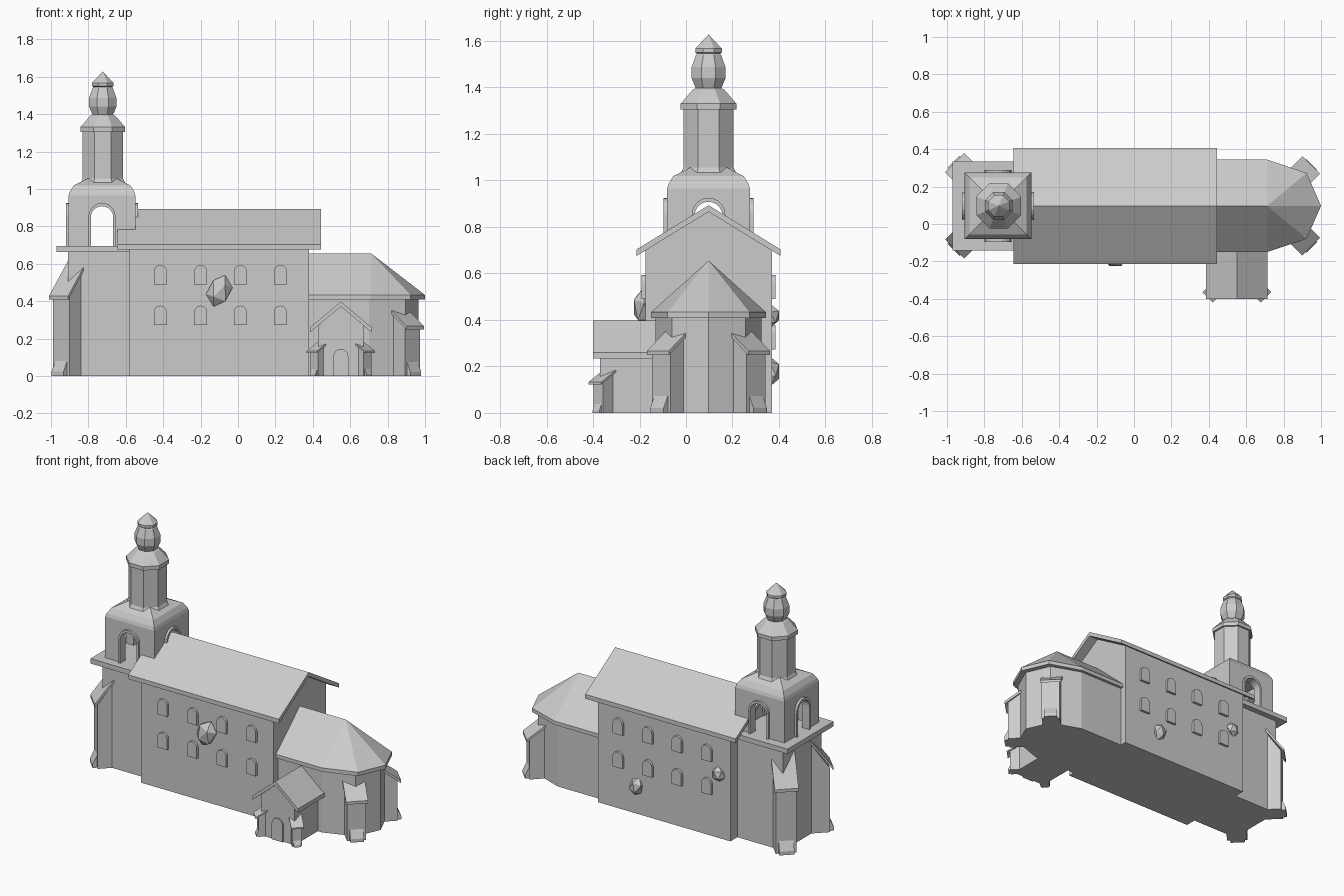
import bpy, bmesh, math
from mathutils import Matrix, Vector

if "Cube" in bpy.data.objects:
    bpy.data.objects.remove(bpy.data.objects["Cube"])

CY = 0.097            # long axis of the church
TX = -0.727           # tower centre
I = Matrix.Identity(4)


def place(x, y, z=0, deg=0):
    return Matrix.Translation((x, y, z)) @ Matrix.Rotation(math.radians(deg), 4, 'Z')


def finish(name, bm, mat=I):
    bmesh.ops.recalc_face_normals(bm, faces=bm.faces)
    bm.transform(mat)
    me = bpy.data.meshes.new(name)
    bm.to_mesh(me)
    bm.free()
    ob = bpy.data.objects.new(name, me)
    bpy.context.collection.objects.link(ob)
    return ob


def prism(name, pts, y0, y1, mat=I):
    """Profile in local x/z, extruded along local y."""
    bm = bmesh.new()
    f = bm.faces.new([bm.verts.new((u, y0, v)) for u, v in pts])
    r = bmesh.ops.extrude_face_region(bm, geom=[f])
    bmesh.ops.translate(bm, vec=(0, y1 - y0, 0),
                        verts=[g for g in r['geom'] if isinstance(g, bmesh.types.BMVert)])
    return finish(name, bm, mat)


def box(name, x0, x1, y0, y1, z0, z1):
    return prism(name, [(x0, z0), (x1, z0), (x1, z1), (x0, z1)], y0, y1)


def hull(name, pts):
    bm = bmesh.new()
    for p in pts:
        bm.verts.new(p)
    bmesh.ops.convex_hull(bm, input=bm.verts)
    bmesh.ops.dissolve_limit(bm, angle_limit=0.01, verts=bm.verts, edges=bm.edges)
    return finish(name, bm)


def lathe(name, profile, n, mat):
    """Flat-sided turned shape; profile gives half width across flats, height."""
    bm = bmesh.new()
    k = 1 / math.cos(math.pi / n)
    rings = [[bm.verts.new((r * k * math.cos((i + .5) * 2 * math.pi / n),
                            r * k * math.sin((i + .5) * 2 * math.pi / n), z))
              for i in range(n)] for r, z in profile]
    for a, b in zip(rings, rings[1:]):
        for i in range(n):
            j = (i + 1) % n
            bm.faces.new((a[i], a[j], b[j], b[i]))
    bm.faces.new(rings[0])
    bm.faces.new(rings[-1])
    return finish(name, bm, mat)


def arch(h, z0, z1, n=8):
    arc = [(-h * math.cos(math.pi * i / n), z1 - h + h * math.sin(math.pi * i / n))
           for i in range(n + 1)]
    return [(-h, z0)] + arc + [(h, z0)]


def gable_roof(name, half, eave, ridge, t, y0, y1, mat):
    prism(name, [(-half, eave), (0, ridge), (half, eave),
                 (half, eave - t), (0, ridge - t), (-half, eave - t)], y0, y1, mat)


def buttress(name, x, y, deg, w, L, zo, zi):
    m = place(x, y, 0, deg)
    prism(name, [(0, 0), (0, zo), (-L, zi), (-L, 0)], -w / 2, w / 2, m)
    c, t = w / 2 + .01, w * .16
    prism(name + "_cap", [(.02, zo - .012), (.02, zo - .012 + t), (-L, zi + t), (-L, zi)], -c, c, m)
    f, h = w * .36, w * .65
    prism(name + "_foot", [(-.01, 0), (w * .22, 0), (w * .22, h * .3), (0, h), (-.01, h)], -f, f, m)


# nave: gabled walls and overhanging roof (local y runs along the building)
nave = place(0, CY, 0, -90)
prism("nave_walls", [(-.272, 0), (.272, 0), (.272, .70), (0, .875), (-.272, .70)], -.58, .38, nave)
gable_roof("nave_roof", .31, .703, .893, .028, -.645, .445, nave)

# nave windows, both sides in two rows
for side, (y, deg) in {"front": (-.175, 0), "back": (.369, 180)}.items():
    for x in (-.415, -.2, .013, .227):
        for z in (.273, .49):
            prism(side + "_window", arch(.035, z, z + .103), -.016, .01, place(x, y, 0, deg))

# faceted lumps on the nave walls
for x, y, z, s, tilt in ((-.10, -.18, .455, (.068, .052, .09), 20),
                         (-.495, .362, .418, (.05, .045, .052), 10),
                         (.10, .362, .178, (.05, .045, .066), -15)):
    bm = bmesh.new()
    bmesh.ops.create_icosphere(bm, subdivisions=1, radius=1)
    finish("wall_lump", bm, Matrix.Translation((x, y, z)) @
           Matrix.Rotation(math.radians(tilt), 4, 'Y') @ Matrix.Diagonal((*s, 1)))

# choir with polygonal east end
def outline(x0, xs, half, xd, hd, xe):
    return [(x0, CY - half), (xs, CY - half), (xd, CY - hd), (xe, CY),
            (xd, CY + hd), (xs, CY + half), (x0, CY + half)]

wall = outline(.37, .70, .228, .895, .158, .965)
eave = outline(.37, .712, .247, .923, .176, 1.0)
hull("choir_walls", [(x, y, z) for x, y in wall for z in (0, .42)])
hull("choir_roof", [(x, y, z) for x, y in eave for z in (.408, .433)]
     + [(.37, CY, .655), (.712, CY, .655)])
for s in (-1, 1):
    buttress("choir_buttress", .933, CY + s * .204, s * 45, .113, .11, .26, .345)

# porch with door
box("porch_walls", .43, .67, -.37, -.1, 0, .24)
prism("porch_gable", [(-.12, .23), (.12, .23), (.12, .27), (0, .375), (-.12, .27)],
      -.37, -.1, place(.55, 0))
gable_roof("porch_roof", .164, .26, .397, .026, -.4, -.1, place(.55, 0))
prism("porch_door", arch(.04, 0, .145), -.38, -.36, place(.55, 0))
for s in (-1, 1):
    buttress("porch_buttress", .55 + s * .142, -.378, -90 + s * 45, .058, .075, .135, .178)

# tower base, ledge and corner buttresses
box("tower_base", -.91, -.57, CY - .2, CY + .2, 0, .68)
box("tower_ledge", -.97, -.575, CY - .238, CY + .238, .663, .695)
for s in (-1, 1):
    buttress("tower_buttress", -.945, CY + s * .217, s * 135, .125, .13, .42, .605)

# belfry: four arched wall panels with raised frames
B = .178
opening = arch(.06, .69, .908, 10)
for k in range(4):
    m = place(TX, CY, 0, 90 * k)
    prism("belfry_wall", opening + [(B - .04, .69), (B - .04, .963), (-B, .963), (-B, .69)],
          -B, -B + .04, m)
    prism("belfry_arch_frame", arch(.072, .69, .925, 10) + opening[::-1], -B - .015, -B + .01, m)

# bell-shaped tower roof and octagonal lantern with onion top
lathe("tower_roof", [(B, .955), (B, .965), (.172, .985), (.152, 1.018), (.105, 1.042), (.08, 1.055)],
      4, place(TX, CY))
lathe("lantern", [(.118, 1.035), (.108, 1.055), (.108, 1.305), (.12, 1.305), (.12, 1.33),
                  (.068, 1.39), (.055, 1.397), (.073, 1.44), (.073, 1.487), (.054, 1.54),
                  (.05, 1.545), (.057, 1.55), (.057, 1.567), (.001, 1.627)],
      8, place(TX + .004, CY))
